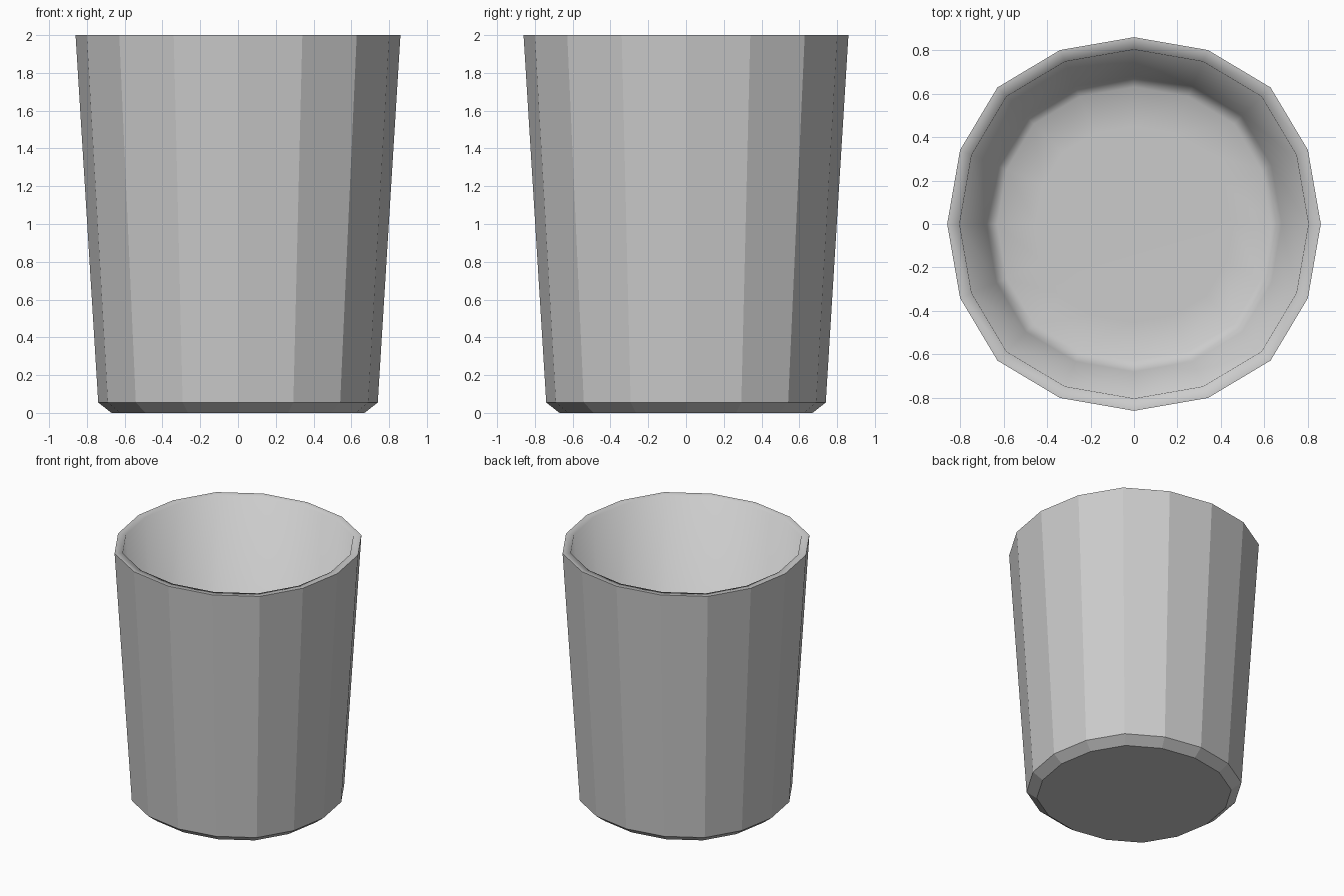
import bpy, bmesh, math

if "Cube" in bpy.data.objects:
    bpy.data.objects.remove(bpy.data.objects["Cube"])

N = 16
# slightly squared 16-gon: radius factors and angles repeat every 45 degrees
UNIT = [(1.0, 0.0), (0.931, 0.396), (0.731, 0.731), (0.396, 0.931)]


def outline(r):
    pts = []
    for q in range(4):
        c, s = round(math.cos(q * math.pi / 2)), round(math.sin(q * math.pi / 2))
        pts += [(r * (x * c - y * s), r * (x * s + y * c)) for x, y in UNIT]
    return pts


bm = bmesh.new()


def ring(r, z):
    return [bm.verts.new((x, y, z)) for x, y in outline(r)]


def bridge(a, b, smooth):
    for i in range(N):
        j = (i + 1) % N
        bm.faces.new((a[i], a[j], b[j], b[i])).smooth = smooth


# outer shell: base, chamfer, tapered wall
base = ring(0.67, 0.0)
foot = ring(0.74, 0.055)
lip = ring(0.86, 2.0)
bm.faces.new(base[::-1])
bridge(base, foot, False)
bridge(foot, lip, False)

# rim, inner wall and rounded floor, shaded smooth
inner_lip = ring(0.803, 1.997)
inner_foot = ring(0.68, 0.09)
floor_edge = ring(0.63, 0.057)
floor_mid = ring(0.45, 0.055)
bridge(lip, inner_lip, True)
bridge(inner_lip, inner_foot, True)
bridge(inner_foot, floor_edge, True)
bridge(floor_edge, floor_mid, True)
bm.faces.new(floor_mid).smooth = True

# crisp outer rim
for i in range(N):
    bm.edges.get((lip[i], lip[(i + 1) % N])).smooth = False

bmesh.ops.recalc_face_normals(bm, faces=bm.faces)
mesh = bpy.data.meshes.new("cup")
bm.to_mesh(mesh)
bm.free()
cup = bpy.data.objects.new("cup", mesh)
bpy.context.collection.objects.link(cup)
